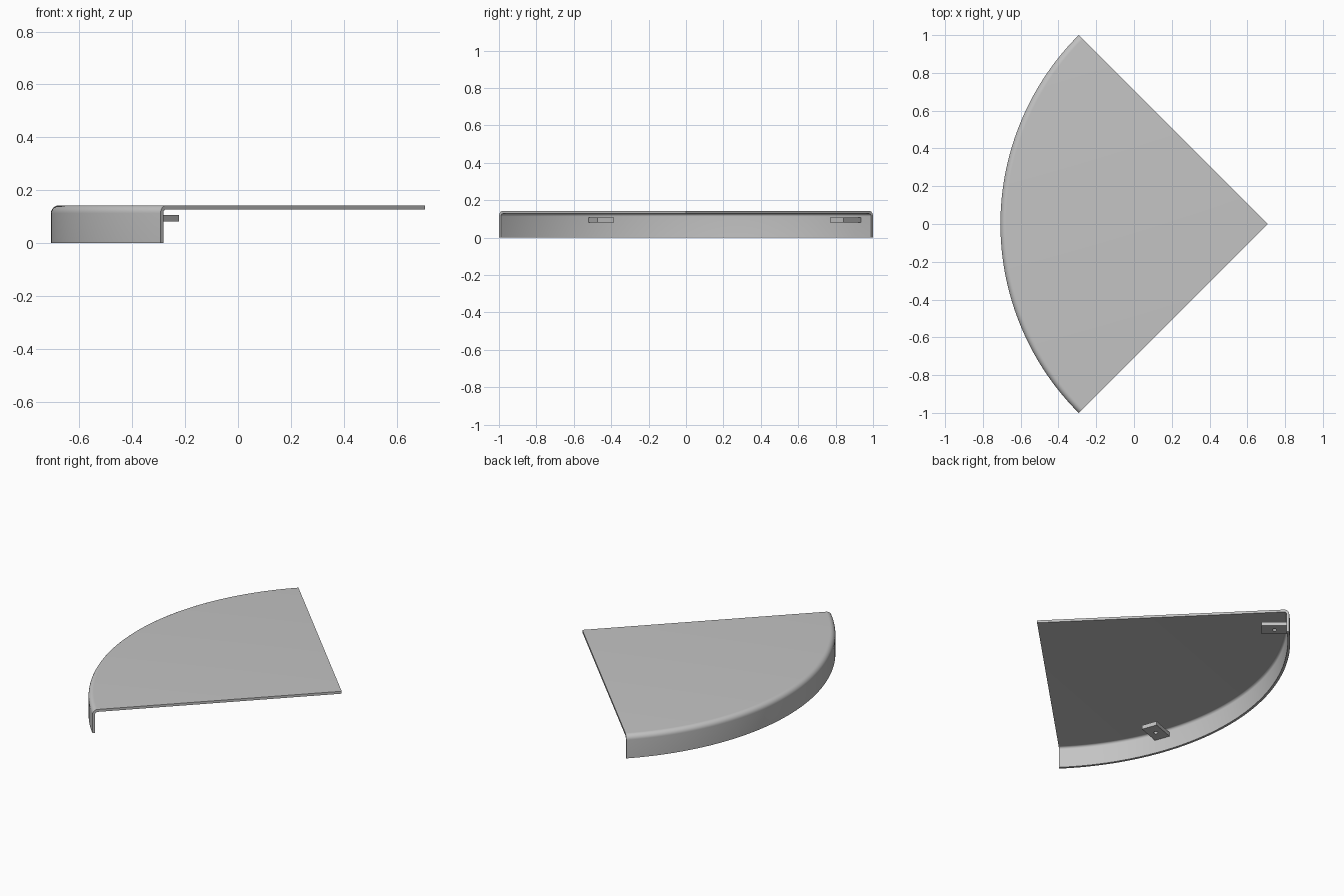
import bpy, bmesh
from math import sin, cos, pi, radians

if "Cube" in bpy.data.objects:
    bpy.data.objects.remove(bpy.data.objects["Cube"], do_unlink=True)

RADIUS, TOP, WALL = 2 ** 0.5, 0.143, 0.015
APEX = RADIUS / 2
FILLET = 0.03
SEGMENTS, STEPS = 72, 8

grey = bpy.data.materials.new("light_grey")
grey.use_nodes = True
colour = (0.55, 0.55, 0.55, 1)
grey.diffuse_color = colour
grey.node_tree.nodes["Principled BSDF"].inputs["Base Color"].default_value = colour


def add_object(name, mesh):
    obj = bpy.data.objects.new(name, mesh)
    bpy.context.collection.objects.link(obj)
    obj.data.materials.clear()
    obj.data.materials.append(grey)
    bpy.ops.object.select_all(action='DESELECT')
    obj.select_set(True)
    bpy.context.view_layer.objects.active = obj
    bpy.ops.object.shade_smooth_by_angle(angle=radians(30))
    return obj


def corner(r):
    """Quarter round from the top of the lid to the outside of the rim."""
    cx, cz = RADIUS - FILLET, TOP - FILLET
    turns = [i / STEPS * pi / 2 for i in range(STEPS + 1)]
    return [(cx + r * sin(t), cz + r * cos(t)) for t in turns]


# Quarter-round lid with a rolled-over rim, swept about its apex
profile = [(0, TOP)] + corner(FILLET)
profile += [(RADIUS, 0), (RADIUS - WALL, 0)]
profile += corner(FILLET - WALL)[::-1] + [(0, TOP - WALL)]
bm = bmesh.new()
poles = [bm.verts.new((APEX, 0, z)) for z in (TOP, TOP - WALL)]
rings = []
for s in range(SEGMENTS + 1):
    a = radians(135 + 90 * s / SEGMENTS)
    ring = [bm.verts.new((APEX + r * cos(a), r * sin(a), z)) for r, z in profile[1:-1]]
    rings.append([poles[0]] + ring + [poles[1]])
for a, b in zip(rings, rings[1:]):
    for i in range(len(profile) - 1):
        corners = list(dict.fromkeys((a[i], a[i + 1], b[i + 1], b[i])))
        bm.faces.new(corners)
bm.faces.new(rings[0])
bm.faces.new(rings[-1][::-1])
bmesh.ops.recalc_face_normals(bm, faces=bm.faces)
lid_mesh = bpy.data.meshes.new("lid")
bm.to_mesh(lid_mesh)
bm.free()
add_object("lid", lid_mesh)


# Drilled mounting tabs on the inside of the rim
def add_tab(name, angle):
    inner, outer, half = 1.254, RADIUS - WALL / 2, 0.047
    middle = (inner + RADIUS - WALL) / 2
    outline = [(inner, -half), (outer, -half), (outer, half), (inner, half)]
    hole = [(middle + 0.012 * cos(k * pi / 8), 0.012 * sin(k * pi / 8)) for k in range(16)]
    curve = bpy.data.curves.new(name, 'CURVE')
    curve.dimensions = '2D'
    curve.fill_mode = 'BOTH'
    curve.extrude = 0.0125
    for points in (outline, hole):
        spline = curve.splines.new('POLY')
        spline.points.add(len(points) - 1)
        for p, (x, y) in zip(spline.points, points):
            p.co = (x, y, 0, 1)
        spline.use_cyclic_u = True
    helper = bpy.data.objects.new(name + "_outline", curve)
    bpy.context.collection.objects.link(helper)
    graph = bpy.context.evaluated_depsgraph_get()
    mesh = bpy.data.meshes.new_from_object(helper.evaluated_get(graph))
    bpy.data.objects.remove(helper, do_unlink=True)
    bm = bmesh.new()
    bm.from_mesh(mesh)
    bmesh.ops.remove_doubles(bm, verts=bm.verts, dist=0.0001)
    bmesh.ops.recalc_face_normals(bm, faces=bm.faces)
    bm.to_mesh(mesh)
    bm.free()
    tab = add_object(name, mesh)
    tab.location = (APEX, 0, 0.094)
    tab.rotation_euler.z = radians(angle)


add_tab("back_tab", 140)
add_tab("front_tab", 200)
